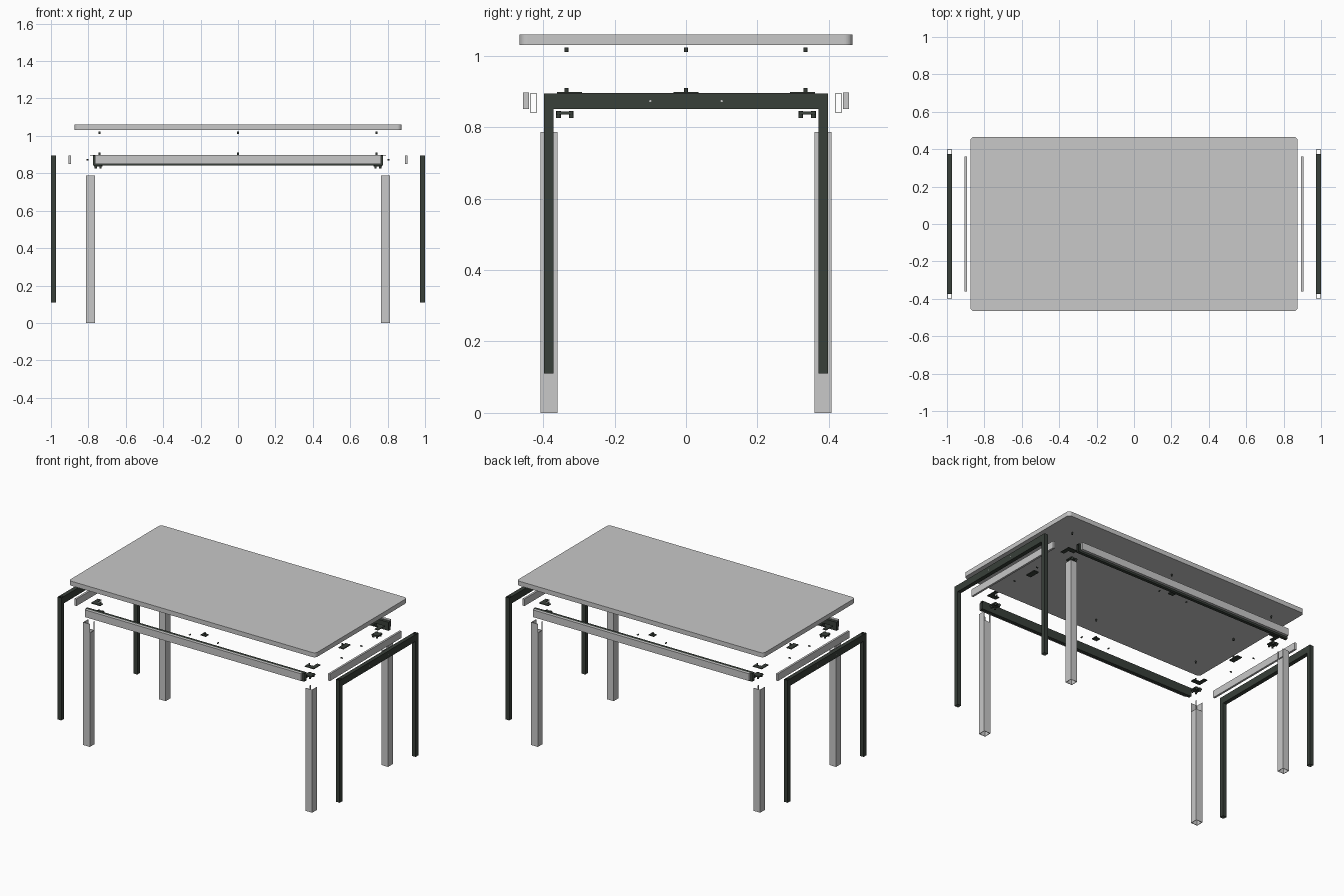
import bpy, bmesh
from mathutils import Matrix, Vector

cube = bpy.data.objects.get("Cube")
if cube:
    bpy.data.objects.remove(cube, do_unlink=True)


def make_material(name, rgb):
    m = bpy.data.materials.new(name)
    m.use_nodes = True
    color = (*rgb, 1)
    m.diffuse_color = color
    m.node_tree.nodes["Principled BSDF"].inputs["Base Color"].default_value = color
    return m


LIGHT = make_material("light grey", (0.58, 0.58, 0.58))
DARK = make_material("dark green grey", (0.04, 0.05, 0.041))


def finish(bm, name, mat):
    bmesh.ops.recalc_face_normals(bm, faces=bm.faces)
    mesh = bpy.data.meshes.new(name)
    bm.to_mesh(mesh)
    bm.free()
    mesh.materials.append(mat)
    ob = bpy.data.objects.new(name, mesh)
    bpy.context.collection.objects.link(ob)
    return ob


def add_box(bm, lo, hi):
    lo, hi = Vector(lo), Vector(hi)
    mat = Matrix.Translation((lo + hi) / 2) @ Matrix.Diagonal((*(hi - lo), 1))
    return bmesh.ops.create_cube(bm, size=1, matrix=mat)["verts"]


def box(name, lo, hi, mat):
    bm = bmesh.new()
    add_box(bm, lo, hi)
    return finish(bm, name, mat)


def add_tube(bm, lo, hi, axis, wall):
    """Rectangular tube, open at both ends along the axis."""
    u, v = [a for a in range(3) if a != axis]

    def ring(end, inset):
        pts = []
        for su, sv in ((0, 0), (1, 0), (1, 1), (0, 1)):
            p = [0, 0, 0]
            p[axis] = end
            p[u] = hi[u] - inset if su else lo[u] + inset
            p[v] = hi[v] - inset if sv else lo[v] + inset
            pts.append(bm.verts.new(p))
        return pts

    rings = [ring(lo[axis], 0), ring(hi[axis], 0),
             ring(hi[axis], wall), ring(lo[axis], wall)]
    for k in range(4):
        a, b = rings[k], rings[(k + 1) % 4]
        for i in range(4):
            j = (i + 1) % 4
            bm.faces.new((a[i], a[j], b[j], b[i]))


def add_pin(bm, center, radius, length, axis="Z"):
    mat = Matrix.Translation(center)
    if axis != "Z":
        mat = mat @ Matrix.Rotation(1.5708, 4, "Y" if axis == "X" else "X")
    bmesh.ops.create_cone(bm, cap_ends=True, segments=12, radius1=radius,
                          radius2=radius, depth=length, matrix=mat)


def mirror(ob, x=True, y=True):
    """Mirror across the model centre."""
    m = ob.modifiers.new("mirror", "MIRROR")
    m.use_axis = (x, y, False)
    m.use_clip = False
    m.use_mirror_merge = False


# Table top with rounded corners
bm = bmesh.new()
add_box(bm, (-0.875, -0.466, 1.031), (0.875, 0.466, 1.06))
corners = [e for e in bm.edges if abs(e.verts[0].co.z - e.verts[1].co.z) > 0.01]
bmesh.ops.bevel(bm, geom=corners, offset=0.022, segments=6, profile=0.5, affect="EDGES")
finish(bm, "table_top", LIGHT)

# Outer leg sleeves: the two inner walls are shorter at the top
bm = bmesh.new()
x0, x1, y0, y1, w = 0.765, 0.812, 0.36, 0.408, 0.003
notch, top = 0.73, 0.787
add_tube(bm, (x0, y0, 0), (x1, y1, notch), 2, w)
add_box(bm, (x1 - w, y0, notch), (x1, y1, top))
add_box(bm, (x0, y1 - w, notch), (x1 - w, y1, top))
add_box(bm, (x0, y0, notch), (x0 + w, y0 + 0.008, top))
mirror(finish(bm, "leg_sleeve", LIGHT))

# Side frames: two open tube legs and a cross beam
bm = bmesh.new()
for s in (-1, 1):
    ys = sorted((s * 0.371, s * 0.398))
    add_tube(bm, (0.974, ys[0], 0.11), (1.0, ys[1], 0.895), 2, 0.002)
add_box(bm, (0.974, -0.371, 0.851), (1.0, 0.371, 0.895))
mirror(finish(bm, "side_frame", DARK), y=False)

# Bolt marks on the side frames
bm = bmesh.new()
for y in (-0.1, 0.1):
    add_pin(bm, (1.0, y, 0.873), 0.003, 0.001, "X")
mirror(finish(bm, "frame_bolt_mark", LIGHT), y=False)

# Cladding strips on all four sides
mirror(box("side_strip", (0.892, -0.361, 0.851), (0.905, 0.361, 0.896), LIGHT), y=False)
mirror(box("long_strip", (-0.765, 0.44, 0.851), (0.765, 0.457, 0.897), LIGHT), x=False)

# Long rails: open tubes
bm = bmesh.new()
add_tube(bm, (-0.776, 0.417, 0.841), (0.776, 0.437, 0.895), 0, 0.002)
mirror(finish(bm, "long_rail", DARK), x=False)

# Corner brackets below the rails, with bolt heads
bm = bmesh.new()
add_box(bm, (0.725, 0.316, 0.836), (0.77, 0.362, 0.844))
for x in (0.735, 0.76):
    for y in (0.321, 0.357):
        add_pin(bm, (x, y, 0.836), 0.0065, 0.02)
mirror(finish(bm, "corner_bracket", DARK))

# Corner plates
bm = bmesh.new()
add_box(bm, (0.725, 0.33, 0.895), (0.79, 0.361, 0.899))
add_box(bm, (0.765, 0.291, 0.895), (0.79, 0.33, 0.899))
mirror(finish(bm, "corner_plate", DARK))

# Middle plates on the long and short sides
mirror(box("long_middle_plate", (-0.018, 0.322, 0.893), (0.018, 0.352, 0.899), DARK), x=False)
mirror(box("side_middle_plate", (0.738, -0.035, 0.893), (0.772, 0.035, 0.899), DARK), y=False)

# Upper screws and the inserts under the table top
for name, z in (("plate_screw", 0.904), ("top_insert", 1.017)):
    bm = bmesh.new()
    for x in (-0.74, 0, 0.74):
        for y in (-0.335, 0, 0.335):
            if x or y:
                add_pin(bm, (x, y, z), 0.0055, 0.012)
    finish(bm, name, DARK)

# Horizontal screws for the rails and side strips
bm = bmesh.new()
for s in (-1, 1):
    for t in (-0.1, 0.1):
        add_pin(bm, (t, s * 0.345, 0.873), 0.004, 0.012, "Y")
        add_pin(bm, (s * 0.805, t, 0.873), 0.004, 0.012, "X")
finish(bm, "side_screw", DARK)
